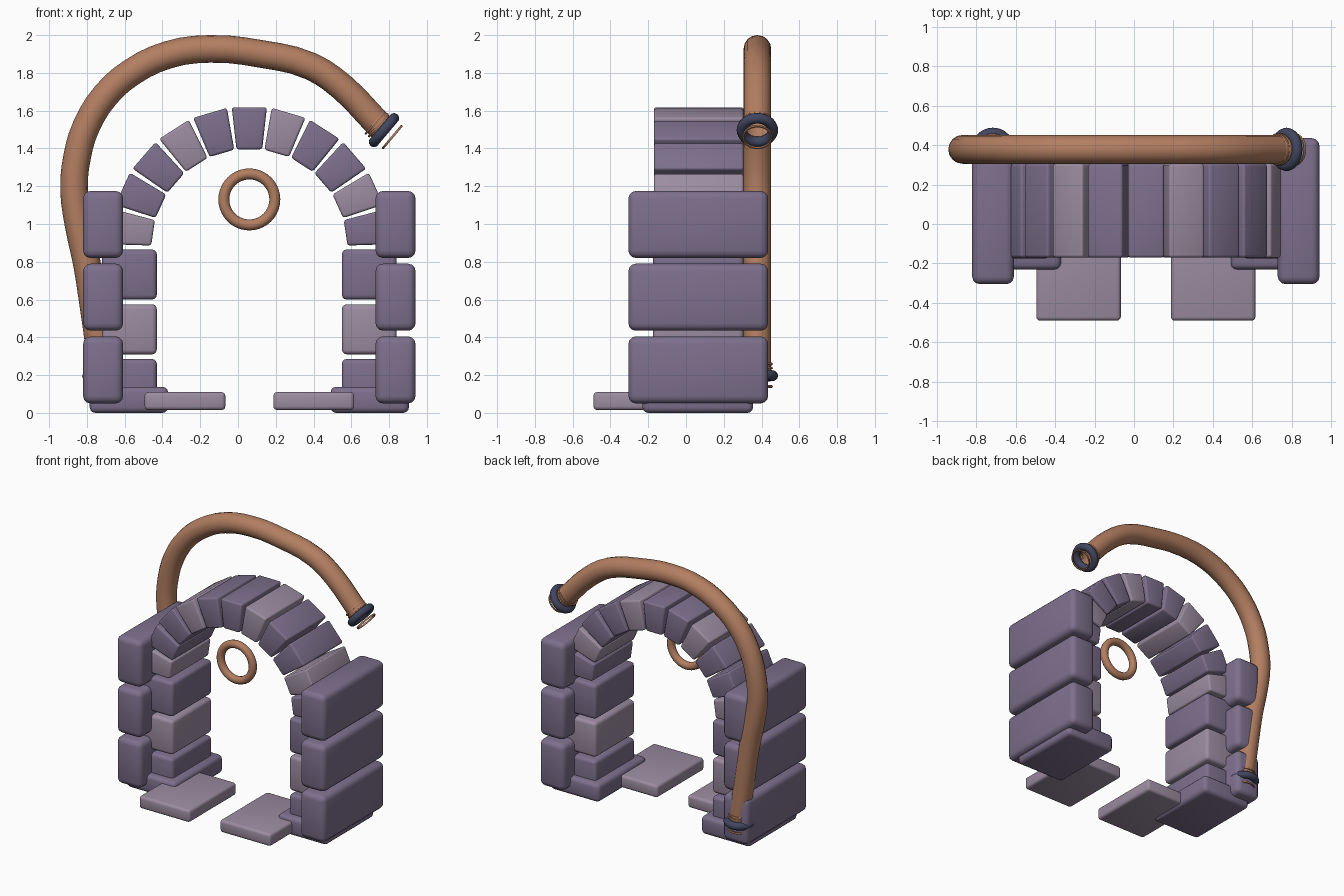
import bpy, bmesh, math
from mathutils import Vector

if "Cube" in bpy.data.objects:
    bpy.data.objects.remove(bpy.data.objects["Cube"])


def mat(name, rgb):
    m = bpy.data.materials.new(name)
    m.diffuse_color = (*rgb, 1)
    m.use_nodes = True
    m.node_tree.nodes["Principled BSDF"].inputs["Base Color"].default_value = m.diffuse_color
    return m


STONE = mat("purple_stone", (0.205, 0.162, 0.265))
LIGHT = mat("pale_stone", (0.33, 0.265, 0.355))
COPPER = mat("copper", (0.45, 0.21, 0.12))
NAVY = mat("dark_metal", (0.053, 0.061, 0.114))


def finish(ob, material, angle=40):
    ob.data.materials.append(material)
    bpy.ops.object.select_all(action='DESELECT')
    ob.select_set(True)
    bpy.context.view_layer.objects.active = ob
    bpy.ops.object.shade_smooth_by_angle(angle=math.radians(angle))


def prism(name, outline, y0, y1, material, bevel):
    """Extrude an x/z outline along y and round its edges."""
    bm = bmesh.new()
    face = bm.faces.new([bm.verts.new((x, y0, z)) for x, z in outline])
    ext = bmesh.ops.extrude_face_region(bm, geom=[face])
    bmesh.ops.translate(bm, vec=(0, y1 - y0, 0),
                        verts=[v for v in ext["geom"] if isinstance(v, bmesh.types.BMVert)])
    bmesh.ops.bevel(bm, geom=bm.edges[:], offset=bevel, segments=3,
                    profile=0.5, affect='EDGES')
    bmesh.ops.recalc_face_normals(bm, faces=bm.faces[:])
    me = bpy.data.meshes.new(name)
    bm.to_mesh(me)
    bm.free()
    ob = bpy.data.objects.new(name, me)
    bpy.context.collection.objects.link(ob)
    finish(ob, material)
    return ob


def block(name, x0, x1, y0, y1, z0, z1, material, bevel):
    return prism(name, [(x0, z0), (x1, z0), (x1, z1), (x0, z1)], y0, y1, material, bevel)


def ring(name, centre, axis, major, minor, material, seg=32, sides=10):
    bpy.ops.mesh.primitive_torus_add(
        location=centre, rotation=Vector(axis).to_track_quat('Z', 'Y').to_euler(),
        major_radius=major, minor_radius=minor, major_segments=seg, minor_segments=sides)
    ob = bpy.context.object
    ob.name = name
    finish(ob, material, 60)


CX, CZ = 0.06, 0.88   # centre of the arch

# Arch stones, left to right
for i in range(11):
    a = math.pi * (1 - (i + 0.5) / 11)
    r, t = Vector((math.cos(a), math.sin(a))), Vector((math.sin(a), -math.cos(a)))
    c = Vector((CX, CZ))
    pts = [c + r * 0.515 - t * 0.068, c + r * 0.515 + t * 0.068,
           c + r * 0.738 + t * 0.093, c + r * 0.738 - t * 0.093]
    prism(f"arch_stone_{i}", pts, -0.17, 0.305, STONE if i % 3 else LIGHT, 0.014)

# Both piers: plinth, jamb stones, outer blocks and paving slab
for side, s in (("left", -1), ("right", 1)):
    def pier(name, d0, d1, *rest):
        x0, x1 = sorted((CX + s * d0, CX + s * d1))
        block(f"{side}_{name}", x0, x1, *rest)
    pier("plinth", 0.43, 0.845, -0.23, 0.355, 0.0, 0.138, STONE, 0.03)
    for k in range(3):
        pier(f"jamb_{k}", 0.49, 0.78, -0.175, 0.305, 0.02 + 0.29 * k, 0.285 + 0.29 * k,
             LIGHT if k == 1 else STONE, 0.025)
        pier(f"outer_block_{k}", 0.668, 0.88, -0.305, 0.435, 0.05 + 0.385 * k,
             0.405 + 0.385 * k, STONE, 0.04)
    pier("paving_slab", 0.127, 0.555, -0.49, 0.08, 0.015, 0.11, LIGHT, 0.02)

# Hanging ring in the opening
ring("hanging_ring", (CX, -0.1, 1.13), (0, 1, 0), 0.135, 0.029, COPPER, 40, 12)

# Bent pipe behind the arch
PY = 0.378
path = [(-.715, .20), (-.74, .39), (-.763, .55), (-.80, .79), (-.845, 1.0), (-.868, 1.185),
        (-.852, 1.354), (-.805, 1.513), (-.70, 1.683), (-.562, 1.804), (-.372, 1.895),
        (-.15, 1.927), (.124, 1.90), (.383, 1.836), (.551, 1.725), (.731, 1.54), (.773, 1.497)]
cu = bpy.data.curves.new("pipe", 'CURVE')
cu.dimensions = '3D'
cu.bevel_depth = 0.073
cu.bevel_resolution = 6
cu.resolution_u = 3
sp = cu.splines.new('BEZIER')
sp.bezier_points.add(len(path) - 1)
for p, (x, z) in zip(sp.bezier_points, path):
    p.co = (x, PY, z)
    p.handle_left_type = p.handle_right_type = 'AUTO'
pipe = bpy.data.objects.new("pipe", cu)
bpy.context.collection.objects.link(pipe)
bpy.context.view_layer.objects.active = pipe
pipe.select_set(True)
bpy.ops.object.select_all(action='DESELECT')
pipe.select_set(True)
bpy.ops.object.convert(target='MESH')
finish(bpy.context.object, COPPER, 60)

# Collar and thin rings at both pipe ends
for end, (x, z), d in (("lower", (-.715, .197), (.05, 0, -1)),
                       ("upper", (.773, 1.497), (.765, 0, -.645))):
    c, d = Vector((x, PY, z)), Vector(d).normalized()
    ring(f"{end}_collar", c, d, 0.082, 0.028, NAVY)
    for k, off in enumerate((-0.062, -0.04, 0.057)):
        ring(f"{end}_thin_ring_{k}", c + d * off, d, 0.075, 0.007, COPPER, 32, 6)
